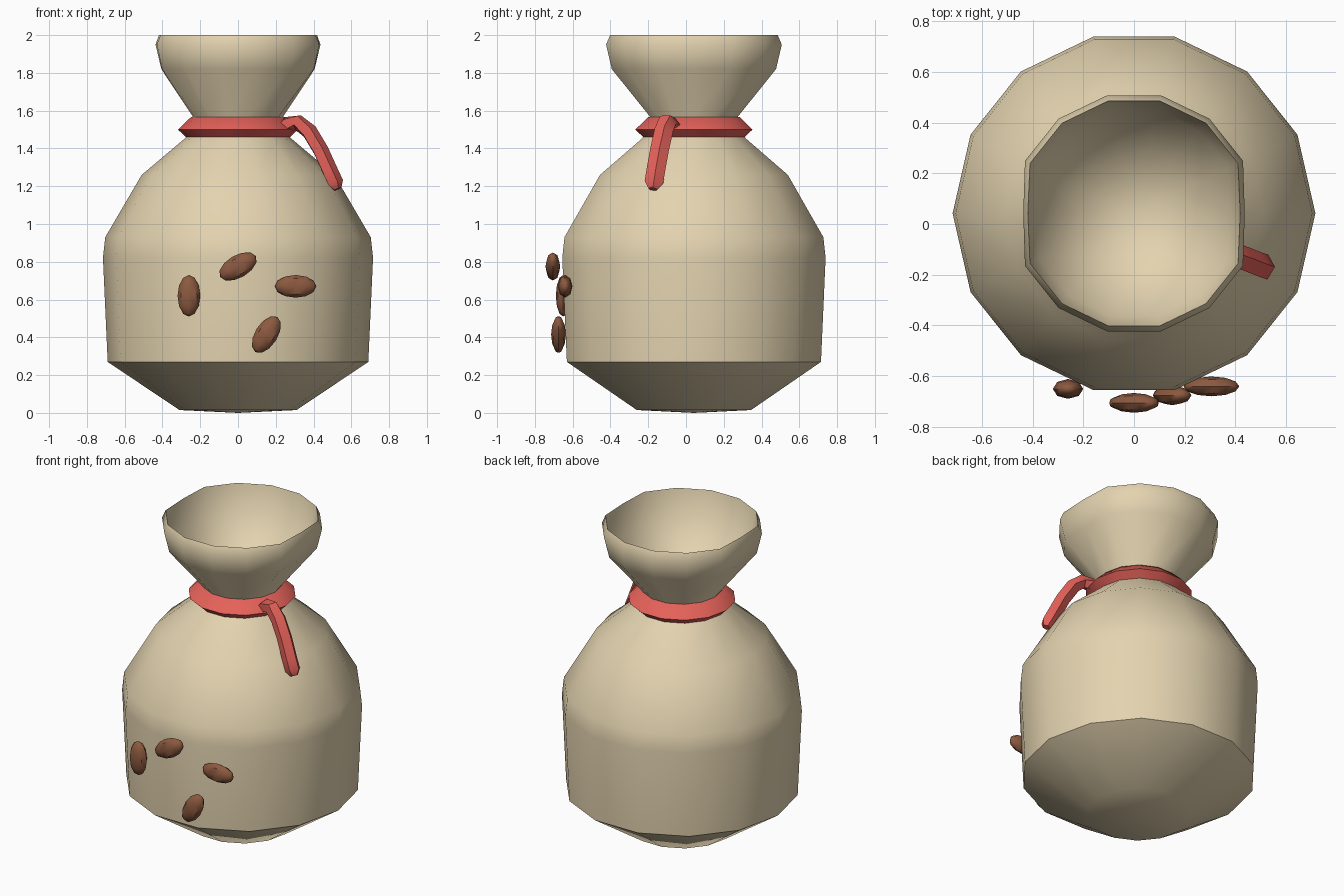
import bpy, bmesh, math
from mathutils import Vector, Matrix

if "Cube" in bpy.data.objects:
    bpy.data.objects.remove(bpy.data.objects["Cube"])

SIDES = 14
CY = 0.042          # the sack axis sits slightly behind the origin


def material(name, rgb):
    m = bpy.data.materials.new(name)
    m.diffuse_color = (*rgb, 1)
    m.use_nodes = True
    m.node_tree.nodes["Principled BSDF"].inputs["Base Color"].default_value = m.diffuse_color
    return m


def finish(name, bm, mat, angle):
    bmesh.ops.recalc_face_normals(bm, faces=bm.faces)
    me = bpy.data.meshes.new(name)
    bm.to_mesh(me)
    bm.free()
    ob = bpy.data.objects.new(name, me)
    bpy.context.collection.objects.link(ob)
    me.materials.append(mat)
    bpy.ops.object.select_all(action='DESELECT')
    ob.select_set(True)
    bpy.context.view_layer.objects.active = ob
    bpy.ops.object.shade_smooth_by_angle(angle=math.radians(angle))
    return ob


def bridge(bm, a, b):
    n = len(a)
    for i in range(n):
        bm.faces.new((a[i], a[(i + 1) % n], b[(i + 1) % n], b[i]))


def fan(bm, ring, point):
    c = bm.verts.new(point)
    for i in range(len(ring)):
        bm.faces.new((ring[i], ring[(i + 1) % len(ring)], c))


def lathe_ring(bm, r, z, pinch=1.0):
    # pinch pulls in the two side corners
    ring = []
    for i in range(SIDES):
        a = 2 * math.pi * i / SIDES
        k = pinch if i in (0, SIDES // 2) else 1
        ring.append(bm.verts.new((r * k * math.cos(a), CY + r * math.sin(a), z)))
    return ring


cloth = material("cloth", (0.77, 0.65, 0.43))
red = material("red_cord", (0.78, 0.12, 0.10))
brown = material("bean_brown", (0.26, 0.10, 0.05))

# sack: outer wall, flared mouth, then the inside funnel
profile = [(0.31, 0.015, 1), (0.69, 0.27, 1), (0.715, 0.82, 1), (0.703, 0.93, 1),
           (0.51, 1.26, 1), (0.285, 1.45, 1), (0.23, 1.51, 1), (0.24, 1.57, 1),
           (0.446, 1.82, 0.91), (0.477, 1.95, 0.915), (0.455, 2.0, 0.92),
           (0.415, 1.83, 0.92), (0.2, 1.60, 1)]
bm = bmesh.new()
rings = [lathe_ring(bm, *p) for p in profile]
for a, b in zip(rings, rings[1:]):
    bridge(bm, a, b)
fan(bm, rings[0], (0, CY, 0))
fan(bm, rings[-1], (0, CY, 1.56))
finish("sack", bm, cloth, 40)

# cord tied around the neck
bm = bmesh.new()
rings = [lathe_ring(bm, r, z) for r, z in
         ((0.22, 1.57), (0.25, 1.565), (0.318, 1.50), (0.27, 1.455), (0.22, 1.46))]
for a, b in zip(rings, rings[1:] + rings[:1]):
    bridge(bm, a, b)
finish("neck_cord", bm, red, 35)

# loose end of the cord hanging down
path = [(0.22, -0.07, 1.49, 0.045), (0.265, -0.08, 1.53, 0.05), (0.315, -0.10, 1.54, 0.05),
        (0.375, -0.118, 1.49, 0.052), (0.435, -0.14, 1.39, 0.052),
        (0.485, -0.16, 1.28, 0.052), (0.515, -0.17, 1.215, 0.052), (0.527, -0.175, 1.185, 0.026)]
bm = bmesh.new()
pts = [Vector(p[:3]) for p in path]
rings = []
for i, p in enumerate(pts):
    t = (pts[min(i + 1, len(pts) - 1)] - pts[max(i - 1, 0)]).normalized()
    side = t.cross(Vector((0.8, -0.2, 0.6))).normalized() if i < 2 else t.cross(Vector((1, 0, 0.3))).normalized()
    if side.y > 0:
        side.negate()
    up = side.cross(t)
    rings.append([bm.verts.new(p + path[i][3] * (math.cos(a) * side + 0.85 * math.sin(a) * up))
                  for a in (2 * math.pi * (k + 0.25) / 5 for k in range(5))])
for a, b in zip(rings, rings[1:]):
    bridge(bm, a, b)
bm.faces.new(rings[0])
bm.faces.new(rings[-1])
finish("cord_end", bm, red, 35)

# beans on the front: centre and tilt of the long axis from +x
for n, (x, y, z, tilt) in enumerate([(-0.26, -0.65, 0.62, 90), (0.0, -0.705, 0.775, 30),
                                     (0.305, -0.64, 0.67, 0), (0.15, -0.675, 0.415, 58)]):
    bm = bmesh.new()
    bmesh.ops.create_uvsphere(bm, u_segments=8, v_segments=6, radius=1)
    m = (Matrix.Translation((x, y, z)) @ Matrix.Rotation(-math.radians(tilt), 4, 'Y')
         @ Matrix.Diagonal((0.11, 0.039, 0.06, 1)) @ Matrix.Rotation(math.pi / 2, 4, 'Y'))
    bmesh.ops.transform(bm, matrix=m, verts=bm.verts)
    finish(f"bean_{n + 1}", bm, brown, 40)
